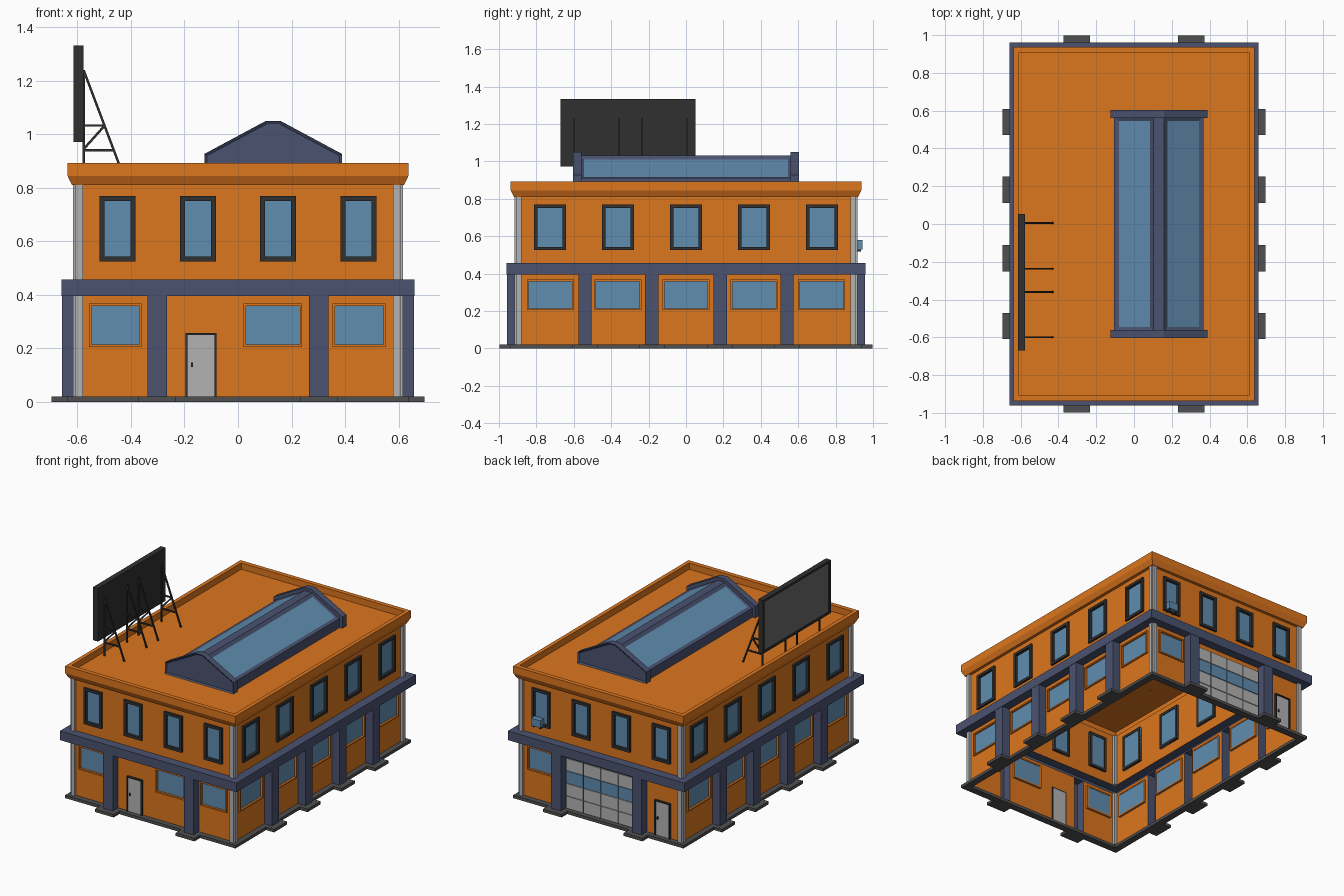
import bpy, bmesh
from mathutils import Vector

if "Cube" in bpy.data.objects:
    bpy.data.objects.remove(bpy.data.objects["Cube"])

HX, HY = 0.6, 0.9          # wall planes


def material(name, *rgb):
    m = bpy.data.materials.new(name)
    m.diffuse_color = (*rgb, 1)
    m.use_nodes = True
    m.node_tree.nodes["Principled BSDF"].inputs["Base Color"].default_value = m.diffuse_color
    return m


ORANGE = material("orange", 0.72, 0.18, 0.013)
BLUE = material("slate_blue", 0.067, 0.084, 0.16)
GLASS = material("glass", 0.117, 0.266, 0.434)
DARK = material("dark_metal", 0.03, 0.03, 0.03)
STONE = material("stone", 0.08, 0.08, 0.08)
LIGHT = material("light_grey", 0.45, 0.45, 0.45)


def finish(name, bm, *mats, recalc=True):
    if recalc:
        bmesh.ops.recalc_face_normals(bm, faces=bm.faces)
    me = bpy.data.meshes.new(name)
    bm.to_mesh(me)
    bm.free()
    for m in mats:
        me.materials.append(m)
    ob = bpy.data.objects.new(name, me)
    bpy.context.collection.objects.link(ob)
    return ob


def place(side, u, d, z):
    """u along the wall, d outward from it; 'w' means plain world x, y, z."""
    return Vector({"front": (u, -HY - d, z), "back": (u, HY + d, z), "right": (HX + d, u, z),
                   "left": (-HX - d, u, z), "w": (u, d, z)}[side])


def boxes(name, mat, items, open_back=False):
    bm = bmesh.new()
    for side, u0, u1, d0, d1, z0, z1 in items:
        v = [bm.verts.new(place(side, u, d, z)) for u in (u0, u1) for d in (d0, d1) for z in (z0, z1)]
        quads = [(2, 3, 7, 6), (0, 1, 3, 2), (4, 6, 7, 5), (0, 2, 6, 4), (1, 5, 7, 3), (0, 4, 5, 1)]
        for q in quads[:5] if open_back else quads:
            bm.faces.new([v[i] for i in q])
    return finish(name, bm, mat)


def frame_bars(side, u0, u1, z0, z1, t, d0, d1):
    return [(side, u0, u0 + t, d0, d1, z0, z1), (side, u1 - t, u1, d0, d1, z0, z1),
            (side, u0 + t, u1 - t, d0, d1, z0, z0 + t), (side, u0 + t, u1 - t, d0, d1, z1 - t, z1)]


def rings(name, mat, prof, cap=False, close=False):
    """Loft rectangular rings given as (half x, half y, z)."""
    bm = bmesh.new()
    loops = [[bm.verts.new((sx * x, sy * y, z)) for sx, sy in ((-1, -1), (1, -1), (1, 1), (-1, 1))]
             for x, y, z in prof]
    if close:
        loops.append(loops[0])
    for a, b in zip(loops, loops[1:]):
        for i in range(4):
            j = (i + 1) % 4
            bm.faces.new((a[i], a[j], b[j], b[i]))
    if cap:
        bm.faces.new(loops[-1])
    return finish(name, bm, mat, recalc=close)


def prism(bm, pts, y0, y1):
    a, b = ([bm.verts.new((x, y, z)) for x, z in pts] for y in (y0, y1))
    faces = [bm.faces.new(a), bm.faces.new(b[::-1])]
    n = len(pts)
    for i in range(n):
        faces.append(bm.faces.new((a[i], b[i], b[(i + 1) % n], a[(i + 1) % n])))
    bmesh.ops.recalc_face_normals(bm, faces=faces)
    return faces


# Layout: windows and pillars of each side
PILLARS = {"front": (-0.302, 0.302), "right": (-0.54, -0.182, 0.182, 0.54)}
UPPER = {"front": [(u - 0.067, u + 0.067) for u in (-0.45, -0.15, 0.15, 0.45)],
         "right": [(u - 0.085, u + 0.085) for u in (-0.727, -0.364, 0, 0.364, 0.727)]}
for table in (PILLARS, UPPER):
    table["back"], table["left"] = table["front"], table["right"]
side_low = [(u - 0.125, u + 0.125) for u in (-0.725, -0.364, 0, 0.364, 0.725)]
LOWER = {"front": [(-0.556, -0.36), (0.02, 0.24), (0.353, 0.552)], "back": [(0.353, 0.552)],
         "left": side_low, "right": side_low}
UZ, LZ = (0.525, 0.769), (0.205, 0.367)
PW = 0.036

# Wall shell with openings
up_frames, low_frames, glass, pillars, pads = [], [], [], [], []
for side in ("front", "back", "left", "right"):
    half = HX if side in ("front", "back") else HY
    holes = [(*w, *UZ) for w in UPPER[side]] + [(*w, *LZ) for w in LOWER[side]]
    for w in UPPER[side]:
        up_frames += frame_bars(side, *w, *UZ, 0.018, -0.015, 0.014)
        glass.append((side, *w, -0.012, -0.004, *UZ))
    for w in LOWER[side]:
        low_frames += frame_bars(side, *w, *LZ, 0.009, -0.015, 0.01)
        glass.append((side, *w, -0.012, -0.004, *LZ))
    for p in PILLARS[side]:
        holes.append((p - PW, p + PW, 0.02, 0.395))
        pillars.append((side, p - PW, p + PW, 0, 0.058, 0.02, 0.395))
        pads.append((side, p - 0.07, p + 0.07, 0.03, 0.097, 0, 0.02))
    holes.append((-half, half, 0.395, 0.457))
    us = sorted({-half, half, *(h[0] for h in holes), *(h[1] for h in holes)})
    zs = sorted({0.0, 0.815, *(h[2] for h in holes), *(h[3] for h in holes)})
    bm = bmesh.new()
    out = place(side, 0, 1, 0)
    for u0, u1 in zip(us, us[1:]):
        for z0, z1 in zip(zs, zs[1:]):
            u, z = (u0 + u1) / 2, (z0 + z1) / 2
            if any(a < u < b and c < z < d for a, b, c, d in holes):
                continue
            f = bm.faces.new([bm.verts.new(place(side, *q)) for q in
                              ((u0, 0, z0), (u1, 0, z0), (u1, 0, z1), (u0, 0, z1))])
            f.normal_update()
            if f.normal.dot(out) < 0:
                f.normal_flip()
    bmesh.ops.remove_doubles(bm, verts=bm.verts, dist=1e-5)
    finish(side + "_wall", bm, ORANGE, recalc=False)

boxes("upper_window_frames", DARK, up_frames)
boxes("lower_window_frames", ORANGE, low_frames)
boxes("window_glass", GLASS, glass)
boxes("pillars", BLUE, pillars, open_back=True)
boxes("pillar_pads", STONE, pads)

# Plinth, belt course, cornice with sunken roof
rings("plinth", STONE, [(0.59, 0.89, 0), (0.637, 0.937, 0), (0.637, 0.937, 0.02), (0.59, 0.89, 0.02)], close=True)
rings("belt_course", BLUE, [(0.6, 0.9, 0.395), (0.66, 0.96, 0.395), (0.66, 0.96, 0.457), (0.6, 0.9, 0.457)])
rings("cornice_and_roof", ORANGE, [(0.6, 0.9, 0.81), (0.62, 0.92, 0.81), (0.637, 0.937, 0.845),
      (0.637, 0.937, 0.893), (0.61, 0.907, 0.893), (0.61, 0.907, 0.85)], cap=True)

# Notched corner columns
bm = bmesh.new()
prof = [(0.58, 0.88), (0.617, 0.88), (0.617, 0.907), (0.607, 0.907), (0.607, 0.917), (0.58, 0.917)]
for sx in (-1, 1):
    for sy in (-1, 1):
        for z0, z1 in ((0.02, 0.395), (0.457, 0.812)):
            f = bm.faces.new([bm.verts.new((sx * x, sy * y, z0)) for x, y in prof])
            ext = bmesh.ops.extrude_face_region(bm, geom=[f], use_keep_orig=True)["geom"]
            bmesh.ops.translate(bm, verts=[g for g in ext if isinstance(g, bmesh.types.BMVert)], vec=(0, 0, z1 - z0))
finish("corner_columns", bm, LIGHT)

# Entrance doors
for side, c, knob in (("front", -0.138, -0.172), ("back", -0.46, -0.425)):
    boxes(side + "_door", LIGHT, [(side, c - 0.05, c + 0.05, -0.005, 0.006, 0.02, 0.25)])
    boxes(side + "_door_frame", DARK, [(side, c - 0.058, c - 0.05, -0.005, 0.014, 0.02, 0.258),
          (side, c + 0.05, c + 0.058, -0.005, 0.014, 0.02, 0.258), (side, c - 0.05, c + 0.05, -0.005, 0.014, 0.25, 0.258)])
    boxes(side + "_door_handle", DARK, [(side, knob - 0.003, knob + 0.003, 0.006, 0.016, 0.13, 0.148)])

# Garage door: four rows of panels, one of them glazed
boxes("garage_backing", DARK, [("back", -0.266, 0.266, -0.005, 0.004, 0.02, 0.365)])
panels, panes = [], []
for r in range(4):
    for c in range(4):
        u, z = -0.26 + c * 0.13, 0.022 + r * 0.085
        (panes if r == 2 else panels).append(("back", u + 0.003, u + 0.127, 0, 0.01, z + 0.002, z + 0.083))
boxes("garage_panels", LIGHT, panels)
boxes("garage_panes", GLASS, panes)

# Window air conditioner on brackets
boxes("air_conditioner", GLASS, [("back", 0.43, 0.5, 0.005, 0.043, 0.53, 0.58)])
boxes("air_conditioner_brackets", DARK, [("back", u, u + 0.006, 0, 0.036, 0.518, 0.53) for u in (0.437, 0.487)])

# Skylight: glazed ridge body between two raised gable ends
MID = 0.1315


def gable(w, eave, top):
    return [(MID - w, 0.85), (MID - w, eave), (MID - 0.028, top), (MID + 0.028, top), (MID + w, eave), (MID + w, 0.85)]


bm = bmesh.new()
for f in prism(bm, gable(0.237, 0.912, 1.03), -0.57, 0.57):
    f.normal_update()
    if abs(f.normal.x) > 0.2 and f.normal.z > 0.2:
        bmesh.ops.inset_individual(bm, faces=[f], thickness=0.035, depth=-0.008)
        f.material_index = 1
finish("skylight_body", bm, BLUE, GLASS, recalc=False)
bm = bmesh.new()
for s in (-1, 1):
    for f in prism(bm, gable(0.257, 0.927, 1.05), s * 0.56, s * 0.603):
        f.normal_update()
        if f.normal.y * s > 0.9:
            bmesh.ops.inset_individual(bm, faces=[f], thickness=0.012, depth=-0.008)
finish("skylight_gables", bm, BLUE, recalc=False)

# Billboard with grey display face
boxes("billboard", DARK, [("w", -0.605, -0.578, -0.67, 0.052, 0.972, 1.332),
      ("w", -0.614, -0.605, -0.67, -0.655, 0.972, 1.332), ("w", -0.614, -0.605, 0.037, 0.052, 0.972, 1.332),
      ("w", -0.614, -0.605, -0.655, 0.037, 0.972, 0.987), ("w", -0.614, -0.605, -0.655, 0.037, 1.317, 1.332)])
boxes("billboard_face", material("mid_grey", 0.14, 0.14, 0.14),
      [("w", -0.609, -0.604, -0.655, 0.037, 0.987, 1.317)])

# Braced trusses holding the billboard
bm = bmesh.new()
for y in (0.005, -0.237, -0.36, -0.6):
    for a, b in (((-0.577, 0.85), (-0.577, 1.24)), ((-0.577, 1.24), (-0.43, 0.85)), ((-0.577, 1.033), (-0.498, 1.033)),
                 ((-0.577, 0.94), (-0.464, 0.94)), ((-0.577, 0.945), (-0.498, 1.033))):
        d = Vector((b[0] - a[0], b[1] - a[1])).normalized() * 0.0045
        n = (-d.y, d.x)
        prism(bm, [(a[0] + n[0], a[1] + n[1]), (b[0] + n[0], b[1] + n[1]),
                   (b[0] - n[0], b[1] - n[1]), (a[0] - n[0], a[1] - n[1])], y - 0.0045, y + 0.0045)
finish("billboard_trusses", bm, DARK, recalc=False)
